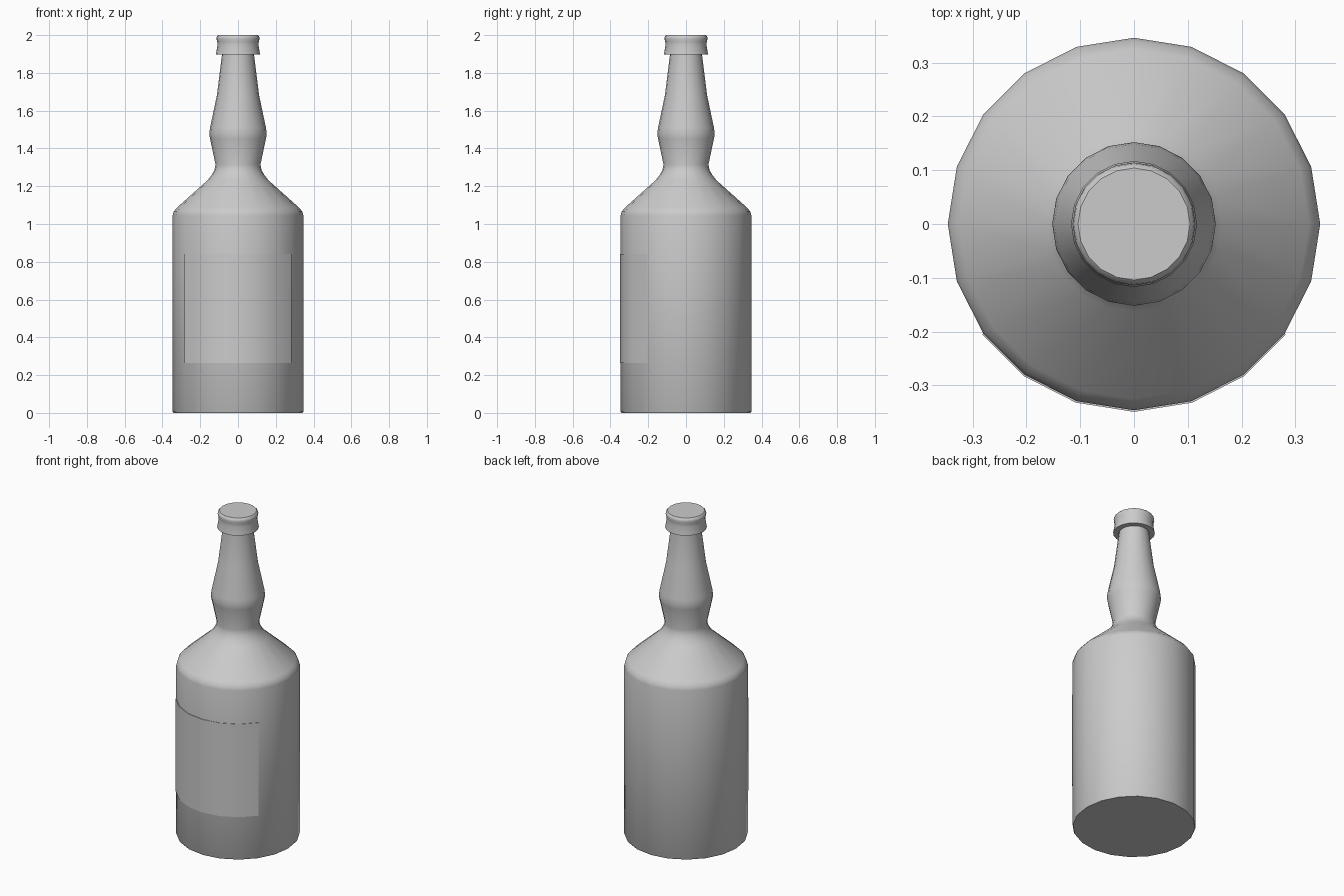
import bpy, bmesh
from math import sin, cos, radians

if "Cube" in bpy.data.objects:
    bpy.data.objects.remove(bpy.data.objects["Cube"])

STEP = radians(18)  # 20-sided lathe


def finish(name, bm, angle):
    bmesh.ops.recalc_face_normals(bm, faces=bm.faces)
    mesh = bpy.data.meshes.new(name)
    bm.to_mesh(mesh)
    bm.free()
    ob = bpy.data.objects.new(name, mesh)
    bpy.context.collection.objects.link(ob)
    bpy.ops.object.select_all(action='DESELECT')
    ob.select_set(True)
    bpy.context.view_layer.objects.active = ob
    bpy.ops.object.shade_smooth_by_angle(angle=radians(angle))
    return ob


def lathe(name, profile, caps=True, angle=40):
    """Spin (radius, height) points into a 20-sided shell."""
    bm = bmesh.new()
    rings = [[bm.verts.new((r * cos(i * STEP), r * sin(i * STEP), z))
              for i in range(20)] for r, z in profile]
    for a, b in zip(rings, rings[1:]):
        for i in range(20):
            j = (i + 1) % 20
            bm.faces.new((a[i], a[j], b[j], b[i]))
    if caps:
        bm.faces.new(rings[0][::-1])
        bm.faces.new(rings[-1])
    return finish(name, bm, angle)


# Glass bottle: body, shoulder, waist, bulged neck
lathe("bottle", [
    (0.342, 0), (0.346, 0.006), (0.346, 1.045), (0.341, 1.065), (0.325, 1.085),
    (0.163, 1.23), (0.14, 1.258), (0.125, 1.285), (0.119, 1.315),
    (0.148, 1.452), (0.152, 1.476), (0.148, 1.51), (0.112, 1.68), (0.085, 1.895),
    (0.085, 1.93)])

# Flared crown cap
lathe("cap", [
    (0.085, 1.897), (0.117, 1.897), (0.109, 1.945), (0.110, 1.965),
    (0.114, 1.98), (0.112, 1.992), (0.104, 2.0)])

# Wrap-around front label
bm = bmesh.new()
cols = []
for i in range(-3, 4):
    a = radians(-90) + i * STEP
    cols.append([bm.verts.new((r * cos(a), r * sin(a), z))
                 for r, z in ((0.345, 0.265), (0.349, 0.265), (0.349, 0.84), (0.345, 0.84))])
for a, b in zip(cols, cols[1:]):
    for k in range(3):
        bm.faces.new((a[k], b[k], b[k + 1], a[k + 1]))
bm.faces.new(cols[0])
bm.faces.new(cols[-1][::-1])
finish("front_label", bm, 40)
